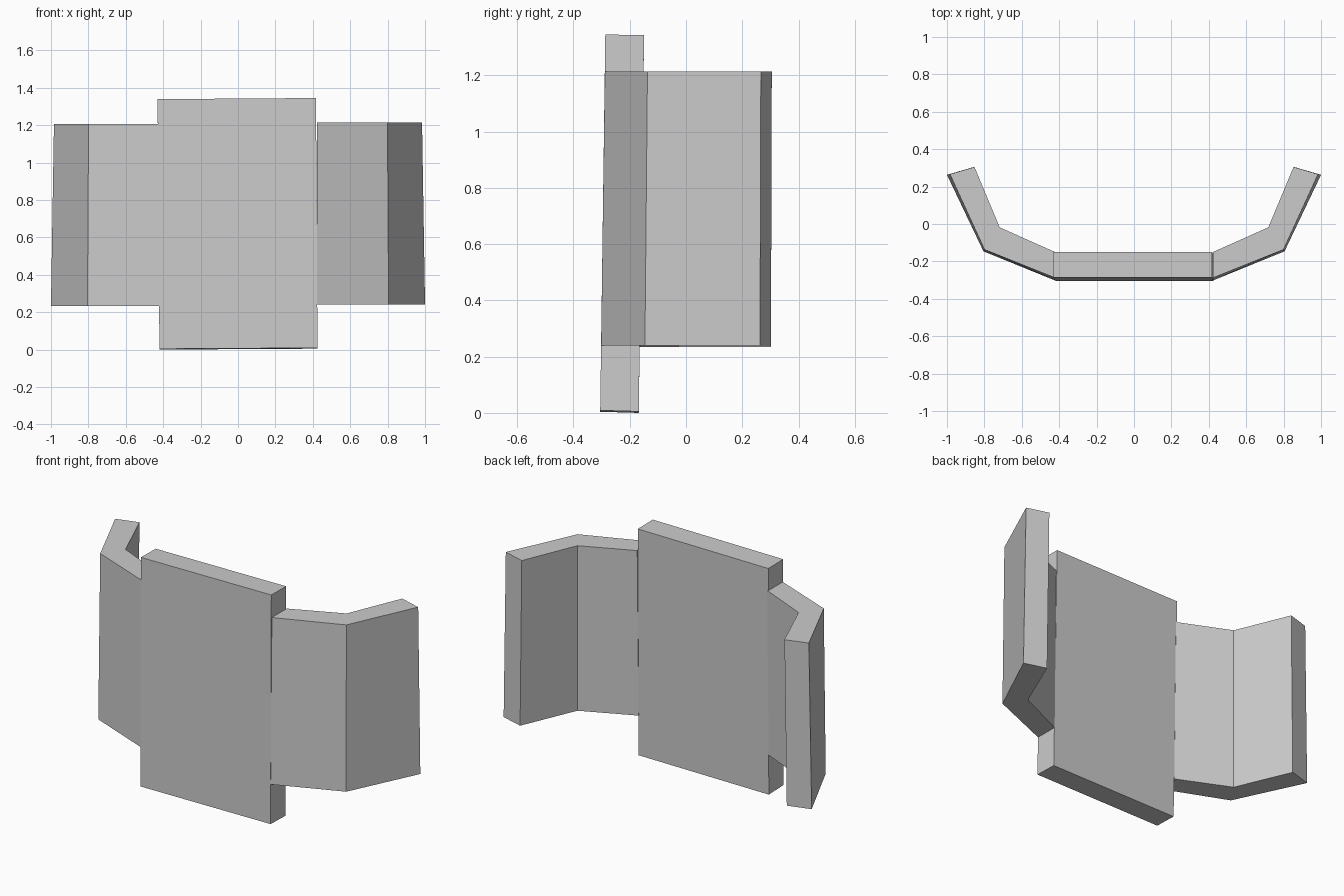
import bpy
import bmesh

default = bpy.data.objects.get("Cube")
if default:
    bpy.data.objects.remove(default, do_unlink=True)

grey = bpy.data.materials.new("light grey")
grey.use_nodes = True
colour = (0.6, 0.6, 0.6, 1)
grey.diffuse_color = colour
grey.node_tree.nodes["Principled BSDF"].inputs["Base Color"].default_value = colour


def add_slab(name, bottom, top):
    """Loft a solid between a bottom outline and a top outline."""
    bm = bmesh.new()
    low = [bm.verts.new(p) for p in bottom]
    high = [bm.verts.new(p) for p in top]
    bm.faces.new(low[::-1])
    bm.faces.new(high)
    for i in range(len(low)):
        j = (i + 1) % len(low)
        bm.faces.new((low[i], low[j], high[j], high[i]))
    bmesh.ops.recalc_face_normals(bm, faces=bm.faces)
    mesh = bpy.data.meshes.new(name)
    bm.to_mesh(mesh)
    bm.free()
    mesh.materials.append(grey)
    obj = bpy.data.objects.new(name, mesh)
    bpy.context.collection.objects.link(obj)


# Tall middle plate, leaning slightly back
add_slab("centre_panel",
         [(-0.42, -0.305, 0.004), (0.425, -0.305, 0.009),
          (0.425, -0.168, 0.005), (-0.42, -0.168, 0.0)],
         [(-0.43, -0.287, 1.339), (0.417, -0.287, 1.345),
          (0.417, -0.149, 1.343), (-0.43, -0.149, 1.337)])

# Bent side wings: outer edge from the plate to the tip, then back along the inside
wing_bottom = [(0.422, -0.302), (0.805, -0.146), (1.0, 0.263),
               (0.866, 0.302), (0.725, -0.027), (0.422, -0.164)]
wing_top = [(0.422, -0.288), (0.799, -0.137), (0.984, 0.266),
            (0.853, 0.305), (0.718, -0.018), (0.422, -0.150)]

for name, side, z_low, z_high in (("left_wing", 1, 0.240, 1.214),
                                  ("right_wing", -1, 0.234, 1.206)):
    add_slab(name,
             [(side * x, y, z_low) for x, y in wing_bottom],
             [(side * x, y, z_high) for x, y in wing_top])
